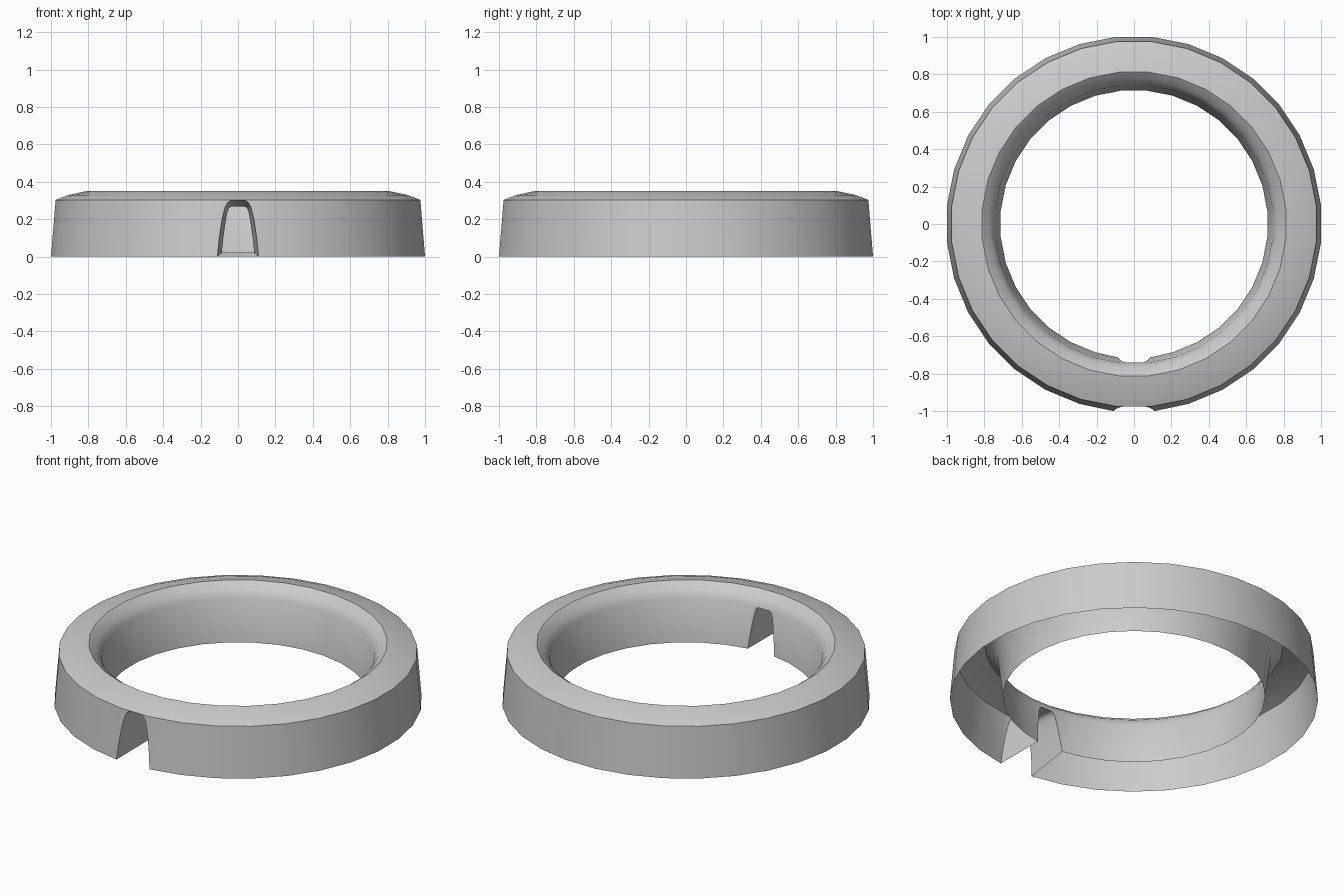
import bpy, bmesh, math

if "Cube" in bpy.data.objects:
    bpy.data.objects.remove(bpy.data.objects["Cube"])

SEGS = 32
FLAT = math.cos(math.pi / SEGS)      # flats, not corners, sit on the stated radius

# Open shell profile (radius, z): outer foot -> outer lip -> crown -> inner wall foot
PROFILE = [(1.0, 0.0), (0.975, 0.303), (0.91, 0.329), (0.812, 0.35),
           (0.768, 0.316), (0.742, 0.272), (0.713, 0.02)]

# Half arches of the front notch (half width, z), foot to crown
OUTER_ARCH = [(0.11, 0.0), (0.10, 0.10), (0.085, 0.20), (0.07, 0.262), (0.055, 0.29), (0.04, 0.30)]
INNER_ARCH = [(0.087, 0.02), (0.079, 0.10), (0.066, 0.19), (0.056, 0.24), (0.048, 0.26), (0.036, 0.268)]

bm = bmesh.new()


def ring(radius, z):
    # vertices 0 and -1 straddle the front flat
    out = []
    for i in range(SEGS):
        a = -math.pi / 2 + (i + 0.5) * 2 * math.pi / SEGS
        out.append(bm.verts.new((radius / FLAT * math.cos(a), radius / FLAT * math.sin(a), z)))
    return out


def arch(half, low, high, foot_r, foot_l):
    # lay the arch on the sloped wall between two profile points
    def side(sign, foot):
        foot.co.x = sign * half[0][0]
        pts = [foot]
        for x, z in half[1:]:
            t = (z - low[1]) / (high[1] - low[1])
            y = -(low[0] + t * (high[0] - low[0]))
            pts.append(bm.verts.new((sign * x, y, z)))
        return pts
    return side(1, foot_r), side(-1, foot_l)


def fill_around(right, left, top_r, top_l):
    # wall left over between the arch and its column edges
    for pts, top in ((right, top_r), (left, top_l)):
        for a, b in zip(pts, pts[1:]):
            bm.faces.new((a, b, top))
    bm.faces.new((top_r, top_l, left[-1], right[-1]))


# Lathed shell, leaving the front flat of both walls open
rings = [ring(r, z) for r, z in PROFILE]
last = len(rings) - 2
for k in range(len(rings) - 1):
    for i in range(SEGS):
        j = (i + 1) % SEGS
        if i == SEGS - 1 and k in (0, last):
            continue
        bm.faces.new((rings[k][i], rings[k][j], rings[k + 1][j], rings[k + 1][i]))

# Notch openings in the outer and inner walls
out_r, out_l = arch(OUTER_ARCH, PROFILE[0], PROFILE[1], rings[0][0], rings[0][-1])
in_r, in_l = arch(INNER_ARCH, PROFILE[-1], PROFILE[-2], rings[-1][0], rings[-1][-1])
fill_around(out_r, out_l, rings[1][0], rings[1][-1])
fill_around(in_r, in_l, rings[-2][0], rings[-2][-1])

# Tunnel joining the two openings
outer_loop = out_r + out_l[::-1]
inner_loop = in_r + in_l[::-1]
for n in range(len(outer_loop) - 1):
    bm.faces.new((outer_loop[n], outer_loop[n + 1], inner_loop[n + 1], inner_loop[n]))

bmesh.ops.recalc_face_normals(bm, faces=bm.faces[:])
# make the shell face outwards: the outer wall at the back must point to +y
back = max(bm.faces, key=lambda f: f.calc_center_median().y)
if back.normal.y < 0:
    bmesh.ops.reverse_faces(bm, faces=bm.faces[:])

mesh = bpy.data.meshes.new("notched_ring")
bm.to_mesh(mesh)
bm.free()
obj = bpy.data.objects.new("notched_ring", mesh)
bpy.context.collection.objects.link(obj)
bpy.context.view_layer.objects.active = obj
obj.select_set(True)
bpy.ops.object.shade_smooth_by_angle(angle=math.radians(35))
